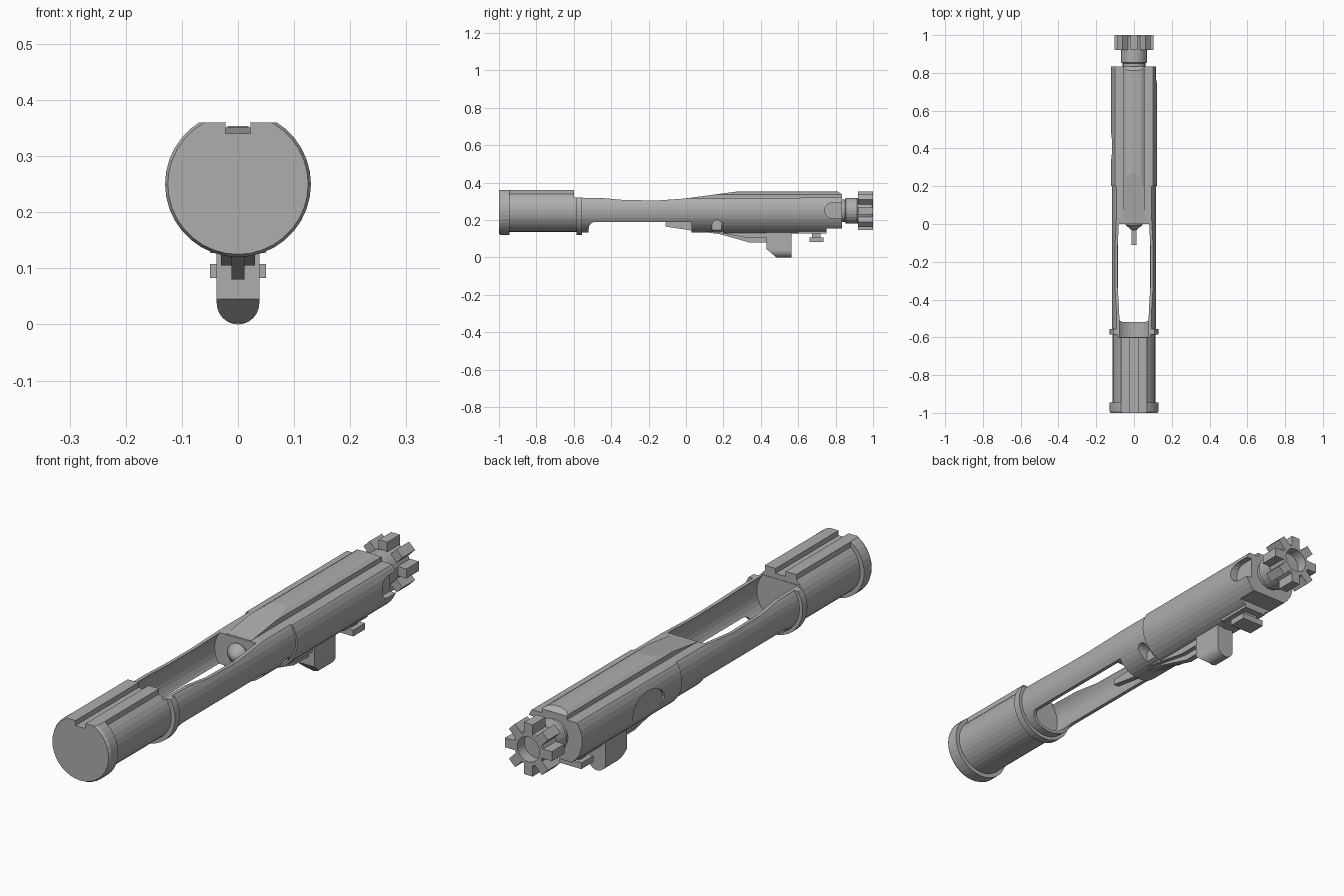
import bpy, bmesh, math
from mathutils import Matrix, Vector

cube = bpy.data.objects.get("Cube")
if cube:
    bpy.data.objects.remove(cube, do_unlink=True)

AXIS_Z = 0.25
steel = bpy.data.materials.new("grey steel")
steel.use_nodes = True
steel.diffuse_color = (0.42, 0.42, 0.42, 1)
steel.node_tree.nodes["Principled BSDF"].inputs["Base Color"].default_value = (0.42, 0.42, 0.42, 1)


def finish(name, bm):
    bmesh.ops.recalc_face_normals(bm, faces=bm.faces)
    mesh = bpy.data.meshes.new(name)
    bm.to_mesh(mesh)
    bm.free()
    mesh.materials.append(steel)
    ob = bpy.data.objects.new(name, mesh)
    bpy.context.scene.collection.objects.link(ob)
    return ob


def lathe(name, profile, sides=36):
    """Closed solid turned about the long axis; profile is (y, radius)."""
    bm = bmesh.new()
    rings = []
    for y, r in profile:
        rings.append([bm.verts.new((r * math.cos(a), y, AXIS_Z + r * math.sin(a)))
                      for a in (2 * math.pi * i / sides for i in range(sides))])
    for a, b in zip(rings, rings[1:]):
        for i in range(sides):
            j = (i + 1) % sides
            bm.faces.new((a[i], a[j], b[j], b[i]))
    bm.faces.new(rings[0])
    bm.faces.new(rings[-1])
    return finish(name, bm)


def prism(name, points, axis, lo, hi):
    """Extrude an outline: axis 'x' takes (y, z) points, axis 'y' takes (x, z)."""
    bm = bmesh.new()

    def ring(t):
        return [bm.verts.new((t, p, q) if axis == "x" else (p, t, q)) for p, q in points]
    a, b = ring(lo), ring(hi)
    bm.faces.new(a)
    bm.faces.new(b)
    for i in range(len(a)):
        j = (i + 1) % len(a)
        bm.faces.new((a[i], a[j], b[j], b[i]))
    return finish(name, bm)


def box(name, x, y, z):
    return prism(name, [(x[0], z[0]), (x[1], z[0]), (x[1], z[1]), (x[0], z[1])], "y", *y)


def arc(cx, cy, r, start, end, steps=10):
    return [(cx + r * math.cos(math.radians(start + (end - start) * i / steps)),
             cy + r * math.sin(math.radians(start + (end - start) * i / steps)))
            for i in range(steps + 1)]


def cut(target, *cutters):
    """Subtract the cutters, bake the result and remove them."""
    for c in cutters:
        c.hide_render = True
        mod = target.modifiers.new("cut", "BOOLEAN")
        mod.operation = "DIFFERENCE"
        mod.solver = "EXACT"
        mod.object = c
    bpy.context.view_layer.update()
    deps = bpy.context.evaluated_depsgraph_get()
    mesh = bpy.data.meshes.new_from_object(target.evaluated_get(deps))
    target.modifiers.clear()
    target.data = mesh
    mesh.materials.clear()
    mesh.materials.append(steel)
    mesh.polygons.foreach_set("material_index", [0] * len(mesh.polygons))
    for c in cutters:
        bpy.data.objects.remove(c, do_unlink=True)


# Main carrier tube: end flange, rear drum, collar, open middle, front body
carrier = lathe("carrier_body", [
    (-1, 0.125), (-0.99, 0.13), (-0.945, 0.13), (-0.945, 0.113), (-0.585, 0.113),
    (-0.585, 0.13), (-0.555, 0.13), (-0.555, 0.116), (0.2, 0.116), (0.2, 0.123),
    (0.835, 0.123)])
cut(carrier,
    box("cut_rear_top", (-0.2, 0.2), (-1.1, -0.601), (0.36, 0.5)),
    prism("cut_front_top", [(-0.6, 0.32), (-0.45, 0.318), (-0.33, 0.307), (-0.15, 0.305),
                            (0.03, 0.318), (0.9, 0.32), (0.9, 0.5), (-0.6, 0.5)],
          "x", -0.2, 0.2),
    box("cut_groove", (-0.022, 0.022), (-1.1, -0.595), (0.34, 0.5)),
    lathe("cut_bore", [(-0.598, 0.104), (0, 0.104)]),
    prism("cut_window_below", [(0.03, 0.05), (0.03, 0.19)]
          + arc(-0.485, 0.155, 0.035, 90, 180, 6) + [(-0.52, 0.05)], "x", -0.2, 0.2),
    box("cut_front_underside", (-0.2, 0.2), (0.75, 0.9), (0.05, 0.155)),
    prism("cut_side_hole", [(0.19, 0.1)] + arc(0.165, 0.175, 0.025, 0, 180)
          + [(0.14, 0.1)], "x", 0.05, 0.2),
    prism("cut_front_notch", [(0.9, 0.295)] + arc(0.785, 0.252, 0.043, 90, 270)
          + [(0.9, 0.209)], "x", 0.09, 0.2))

# Shallow scoop on one side of the front body
scoop = prism("cut_scoop", arc(0.41, 0.23, 0.1, 0, 342, 19), "x", -0.2, -0.112)
for v in scoop.data.vertices:
    v.co.z = 0.23 + (v.co.z - 0.23) * 0.6
cut(carrier, scoop)

# Raised rear rails split by the groove
rail = box("rear_rail", (-0.07, 0.07), (-0.945, -0.6), (0.28, 0.36))
cut(rail, box("cut_rail_groove", (-0.022, 0.022), (-1.1, -0.5), (0.34, 0.5)))

# Front top rail with a ramp and a narrow raised spine
key = prism("front_top_rail", [(-0.055, 0.29), (-0.055, 0.338), (-0.04, 0.348),
                               (-0.015, 0.352), (0.015, 0.352), (0.04, 0.348),
                               (0.055, 0.338), (0.055, 0.29)], "y", 0.005, 0.835)
cut(key,
    prism("cut_ramp", [(-0.1, 0.305), (0.03, 0.32), (0.28, 0.3535), (0.28, 0.5), (-0.1, 0.5)],
          "x", -0.2, 0.2),
    prism("cut_nose", [(0.8, 0.36), (0.85, 0.325), (0.9, 0.36)], "x", -0.2, 0.2))

# Striker tip inside the window
lathe("striker_tip", [(0.02, 0.045), (-0.004, 0.045), (-0.03, 0.016), (-0.034, 0.006)], 16)

# Thin keel running under the body
prism("keel", [(-0.11, 0.188), (-0.11, 0.165), (0.04, 0.143), (0.18, 0.125), (0.34, 0.08),
               (0.55, 0.08), (0.55, 0.18), (0.02, 0.19)], "x", -0.012, 0.012)
prism("keel_shoulders", [(0.03, 0.15), (0.2, 0.128), (0.33, 0.105), (0.5, 0.105),
                         (0.5, 0.16), (0.03, 0.16)], "x", -0.03, 0.03)

# Rounded hook under the body
hook = prism("under_hook", [(0.038, 0.14)] + arc(0, 0.038, 0.038, 0, -180, 12)
             + [(-0.038, 0.14)], "y", 0.43, 0.565)
cut(hook, prism("cut_hook_slope", [(0.4, 0.05), (0.43, 0.045), (0.48, 0.003),
                                   (0.48, -0.1), (0.4, -0.1)], "x", -0.2, 0.2))

# Small cross lug ahead of the hook
box("cross_lug", (-0.05, 0.05), (0.66, 0.735), (0.083, 0.108))
box("cross_lug_stem", (-0.03, 0.03), (0.675, 0.72), (0.1, 0.16))
box("cross_lug_base", (-0.05, 0.05), (0.6, 0.75), (0.127, 0.16))

# Front head: stepped neck, hollow core and radial lugs
lathe("head_neck", [(0.8, 0.06), (0.85, 0.06), (0.855, 0.069), (0.915, 0.069), (0.925, 0.06)], 24)
core = lathe("head_core", [(0.91, 0.068), (0.995, 0.068), (1, 0.064)], 24)
cut(core, lathe("cut_head_recess", [(0.955, 0.05), (1.1, 0.05)], 24))
for i in range(8):
    lug = box("head_lug_%d" % (i + 1), (-0.019, 0.019), (0.92, 1.0),
              (AXIS_Z + 0.06, AXIS_Z + 0.104))
    pivot = Vector((0, 0, AXIS_Z))
    lug.data.transform(Matrix.Translation(pivot)
                       @ Matrix.Rotation(i * math.pi / 4, 4, "Y")
                       @ Matrix.Translation(-pivot))
